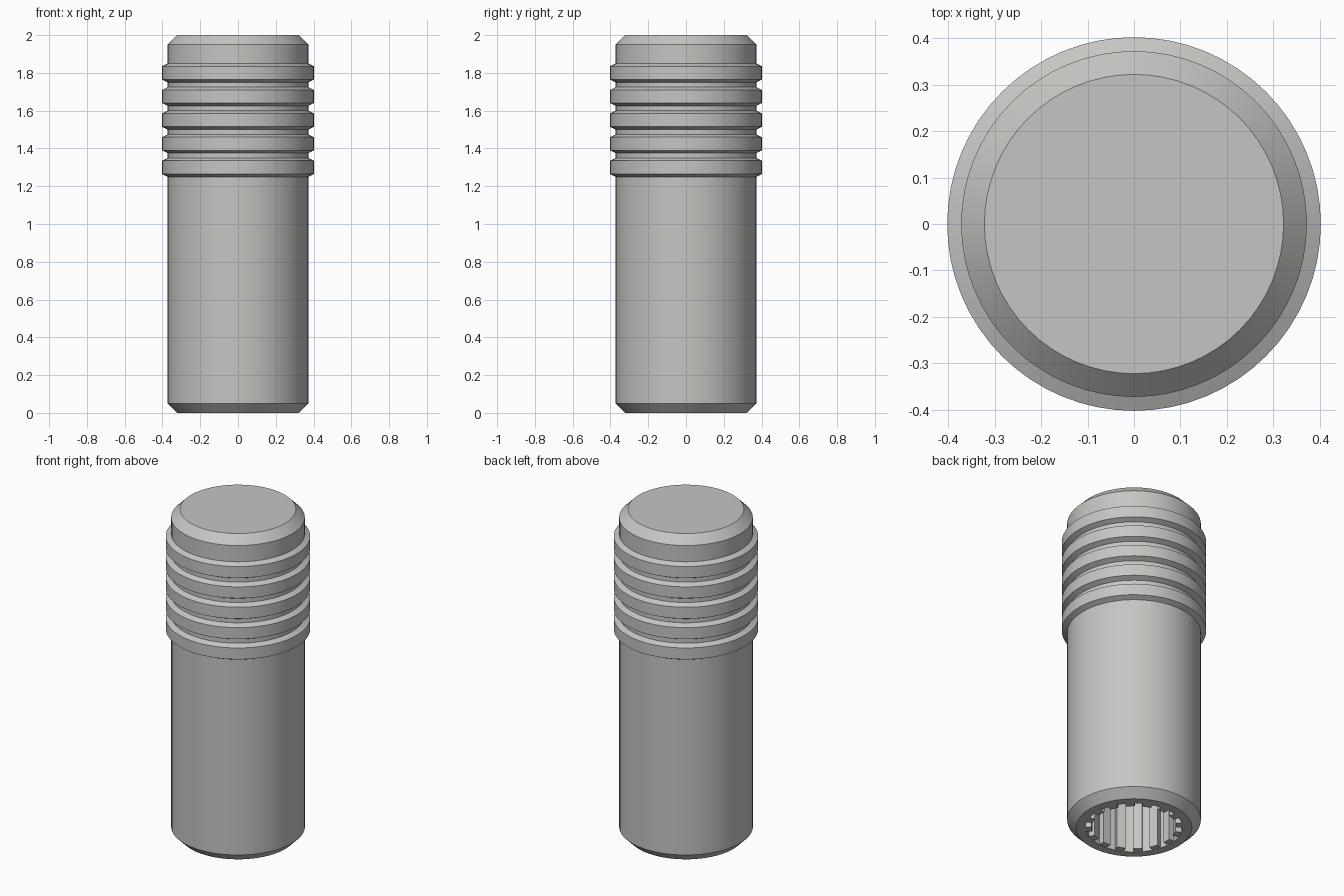
import bpy, bmesh, math
from mathutils import Matrix

if "Cube" in bpy.data.objects:
    bpy.data.objects.remove(bpy.data.objects["Cube"])

SEGMENTS = 64
BODY_R, RING_R, END_R = 0.372, 0.402, 0.322
SOCKET_R, RIB_R, SOCKET_DEPTH = 0.27, 0.235, 0.45
RIBS = 16

grey = bpy.data.materials.new("light_grey")
grey.diffuse_color = (0.56, 0.56, 0.54, 1)
grey.use_nodes = True
grey.node_tree.nodes["Principled BSDF"].inputs["Base Color"].default_value = grey.diffuse_color


def finish(name, bm):
    bmesh.ops.recalc_face_normals(bm, faces=bm.faces)
    mesh = bpy.data.meshes.new(name)
    bm.to_mesh(mesh)
    bm.free()
    mesh.materials.append(grey)
    obj = bpy.data.objects.new(name, mesh)
    bpy.context.collection.objects.link(obj)
    return obj


def lathe(name, profile):
    """Revolve (radius, height) points about z; radius 0 closes the end."""
    bm = bmesh.new()
    verts = [bm.verts.new((r, 0, z)) for r, z in profile]
    edges = [bm.edges.new(pair) for pair in zip(verts, verts[1:])]
    bmesh.ops.spin(bm, geom=verts + edges, cent=(0, 0, 0), axis=(0, 0, 1),
                   angle=math.tau, steps=SEGMENTS)
    bmesh.ops.remove_doubles(bm, verts=bm.verts, dist=1e-5)
    obj = finish(name, bm)
    bpy.ops.object.select_all(action='DESELECT')
    obj.select_set(True)
    bpy.context.view_layer.objects.active = obj
    bpy.ops.object.shade_smooth_by_angle(angle=math.radians(25))
    return obj


# Handle: socket, bottom rim, chamfered shaft, five grip rings, chamfered top
profile = [(0, SOCKET_DEPTH), (SOCKET_R, SOCKET_DEPTH), (SOCKET_R, 0),
           (END_R, 0), (BODY_R, 0.05)]
for i in range(5):
    z = 1.25 + 0.125 * i
    profile += [(BODY_R, z), (RING_R, z + 0.015),
                (RING_R, z + 0.085), (BODY_R, z + 0.1)]
profile += [(BODY_R, 1.95), (END_R, 2), (0, 2)]
lathe("handle", profile)

# Ribs lining the socket
bm = bmesh.new()
for i in range(RIBS):
    place = (Matrix.Rotation(math.tau * i / RIBS, 4, 'Z')
             @ Matrix.Translation(((RIB_R + SOCKET_R + 0.01) / 2, 0, SOCKET_DEPTH / 2))
             @ Matrix.Diagonal((SOCKET_R + 0.01 - RIB_R, 0.05, SOCKET_DEPTH - 0.004, 1)))
    bmesh.ops.create_cube(bm, size=1, matrix=place)
finish("socket_ribs", bm)
